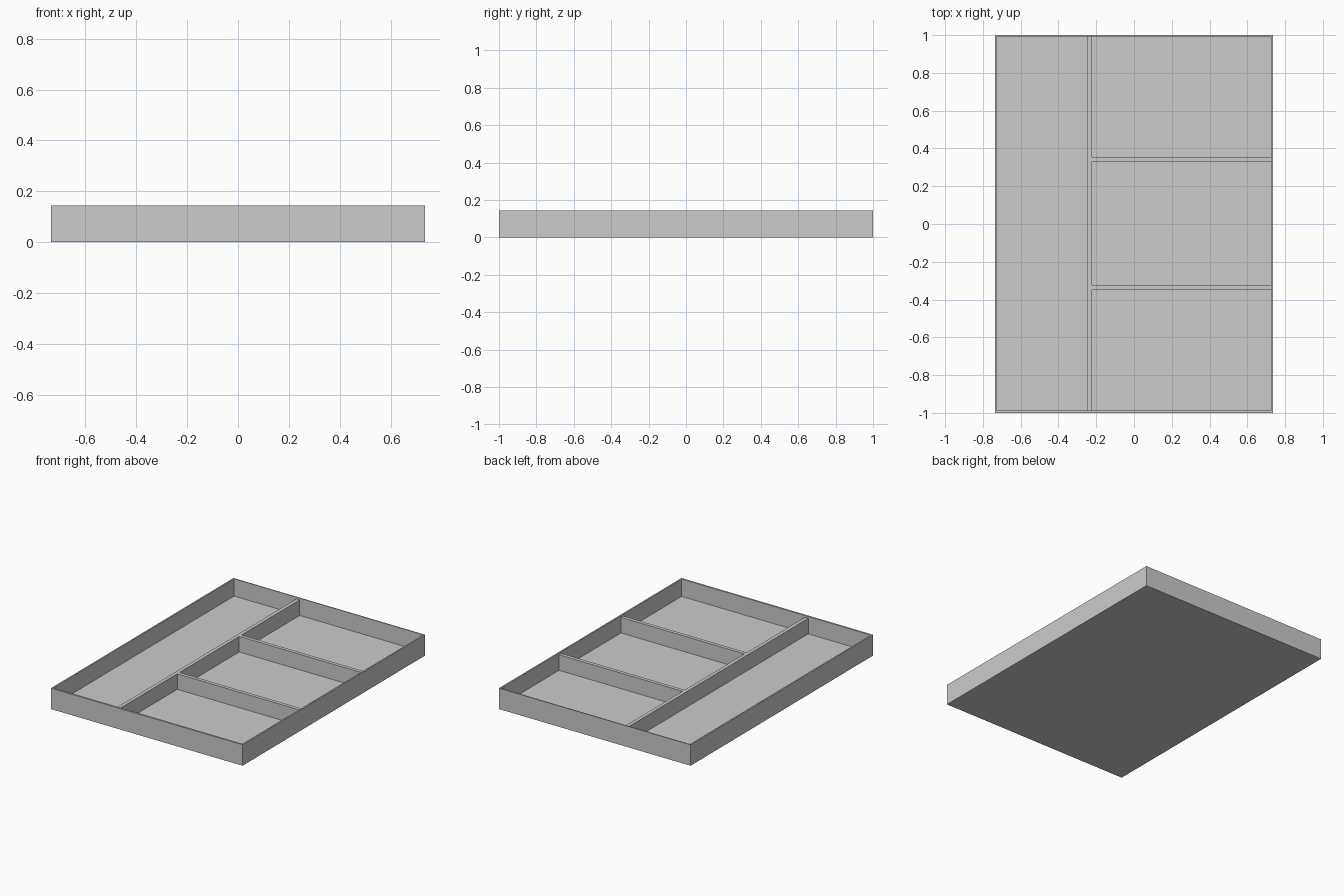
import bpy
import bmesh
from mathutils import Matrix, Vector

cube = bpy.data.objects.get("Cube")
if cube:
    bpy.data.objects.remove(cube, do_unlink=True)

# Single grey finish
GREY = (0.6, 0.6, 0.6, 1)
grey = bpy.data.materials.new("plain_grey")
grey.use_nodes = True
grey.diffuse_color = GREY
grey.node_tree.nodes["Principled BSDF"].inputs["Base Color"].default_value = GREY

HALF_X, HALF_Y, HEIGHT = 0.735, 1.0, 0.145
FLOOR, DIVIDER_TOP = 0.025, 0.133
IN_LEFT, IN_RIGHT = -0.725, 0.725
IN_FRONT, IN_BACK = -0.987, 0.993


def box(bm, low, high):
    low, high = Vector(low), Vector(high)
    place = Matrix.Translation((low + high) / 2) @ Matrix.Diagonal((*(high - low), 1))
    bmesh.ops.create_cube(bm, size=1, matrix=place)


def finish(bm, name):
    mesh = bpy.data.meshes.new(name)
    bmesh.ops.recalc_face_normals(bm, faces=bm.faces)
    bm.to_mesh(mesh)
    bm.free()
    mesh.materials.append(grey)
    bpy.context.collection.objects.link(bpy.data.objects.new(name, mesh))


# Tray: a block whose top is inset to a thin rim and pushed down to the floor
bm = bmesh.new()
box(bm, (-HALF_X, -HALF_Y, 0), (HALF_X, HALF_Y, HEIGHT))
top = max(bm.faces, key=lambda f: f.calc_center_median().z)
bmesh.ops.inset_region(bm, faces=[top], thickness=0.01)
for v in top.verts:
    v.co.x = IN_RIGHT if v.co.x > 0 else IN_LEFT
    v.co.y = IN_BACK if v.co.y > 0 else IN_FRONT
well = bmesh.ops.extrude_discrete_faces(bm, faces=[top])["faces"][0]
for v in well.verts:
    v.co.z = FLOOR
finish(bm, "tray")

# Long divider, front to back
DIV_LEFT, DIV_RIGHT = -0.247, -0.222
bm = bmesh.new()
box(bm, (DIV_LEFT, IN_FRONT, FLOOR), (DIV_RIGHT, IN_BACK, DIVIDER_TOP))
finish(bm, "long_divider")

# Two cross dividers forming three equal compartments
for name, y in (("front_cross_divider", -0.336), ("back_cross_divider", 0.343)):
    bm = bmesh.new()
    box(bm, (DIV_RIGHT, y - 0.0125, FLOOR), (IN_RIGHT, y + 0.0125, DIVIDER_TOP))
    finish(bm, name)
